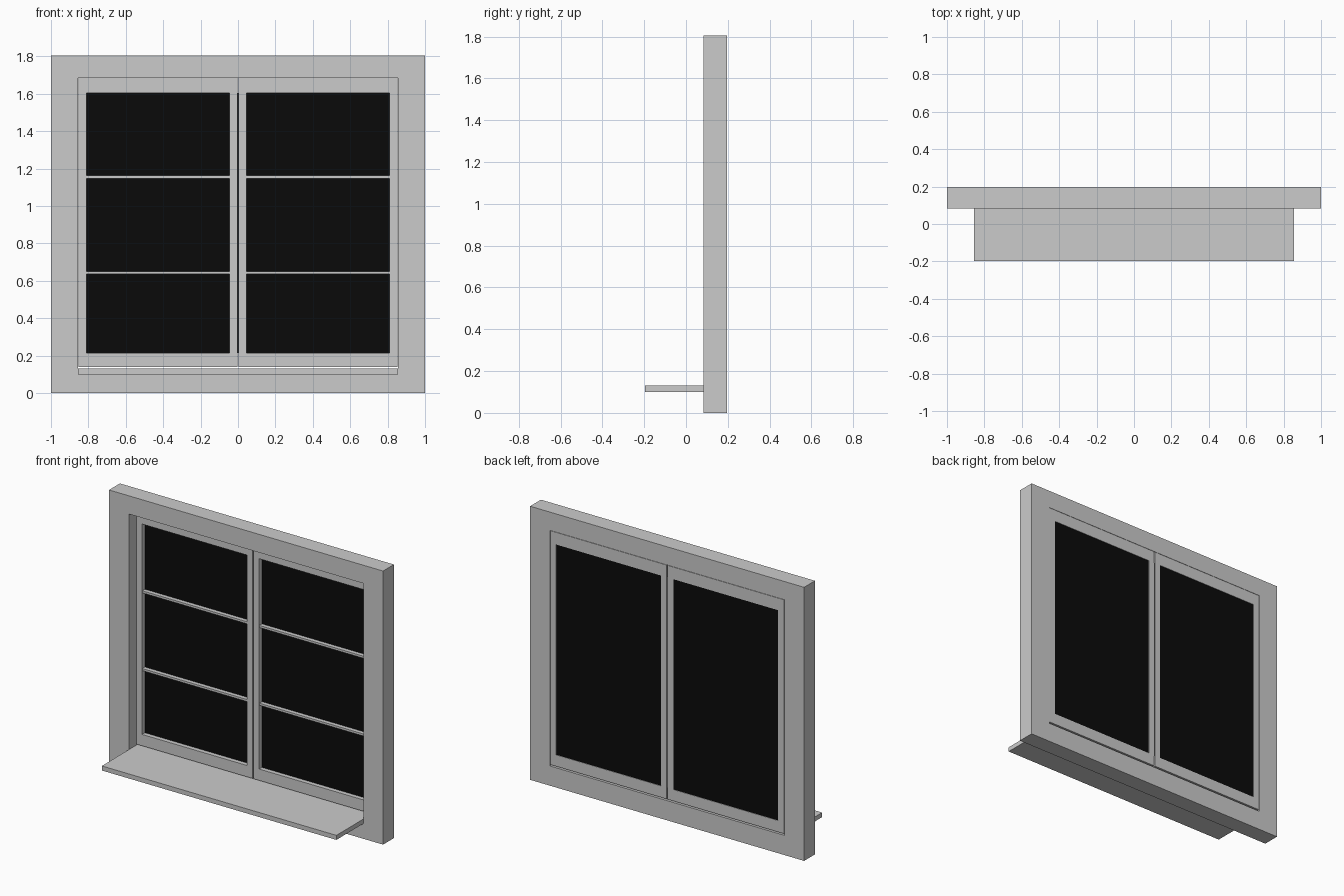
import bpy, bmesh

if "Cube" in bpy.data.objects:
    bpy.data.objects.remove(bpy.data.objects["Cube"])

FRONT, BACK = 0.084, 0.197      # wall frame depth range
SASH_FRONT = 0.157


def finish(name, bm, mat=None):
    bmesh.ops.recalc_face_normals(bm, faces=bm.faces)
    mesh = bpy.data.meshes.new(name)
    bm.to_mesh(mesh)
    bm.free()
    obj = bpy.data.objects.new(name, mesh)
    bpy.context.collection.objects.link(obj)
    if mat:
        mesh.materials.append(mat)
    return obj


def box(name, x, y, z, mat=None):
    """Box from (min, max) ranges."""
    bm = bmesh.new()
    bmesh.ops.create_cube(bm, size=1)
    for v in bm.verts:
        v.co = [r[0] + (c + 0.5) * (r[1] - r[0]) for c, r in zip(v.co, (x, y, z))]
    return finish(name, bm, mat)


def ring(name, outer, inner, y):
    """Rectangular frame; outer and inner are (x0, x1, z0, z1)."""
    bm = bmesh.new()

    def loop(r, depth):
        x0, x1, z0, z1 = r
        return [bm.verts.new((a, depth, b))
                for a, b in ((x0, z0), (x1, z0), (x1, z1), (x0, z1))]

    loops = [loop(outer, y[0]), loop(inner, y[0]), loop(inner, y[1]), loop(outer, y[1])]
    for k in range(4):
        a, b = loops[k], loops[(k + 1) % 4]
        for i in range(4):
            j = (i + 1) % 4
            bm.faces.new((a[i], a[j], b[j], b[i]))
    return finish(name, bm)


black = bpy.data.materials.new("dark_glass")
black.diffuse_color = (0.003, 0.003, 0.003, 1)
black.use_nodes = True
black.node_tree.nodes["Principled BSDF"].inputs["Base Color"].default_value = black.diffuse_color

# Outer frame and projecting sill
ring("outer_frame", (-1, 1, 0, 1.805), (-0.856, 0.856, 0.13, 1.685), (FRONT, BACK))
box("sill", (-0.856, 0.856), (-0.197, FRONT), (0.10, 0.13))

# Two sashes, each with two horizontal glazing bars
for side, s in (("left", -1), ("right", 1)):
    def span(a, b):
        return tuple(sorted((s * a, s * b)))
    ring(side + "_sash", (*span(0.004, 0.852), 0.14, 1.683),
         (*span(0.045, 0.81), 0.215, 1.603), (SASH_FRONT, BACK))
    for level, z in (("lower", 0.642), ("upper", 1.155)):
        box(f"{side}_{level}_glazing_bar", span(0.045, 0.81),
            (SASH_FRONT + 0.002, 0.188), (z - 0.007, z + 0.007))

# Single dark pane running behind both sashes
box("glass_pane", (-0.811, 0.811), (0.186, 0.194), (0.214, 1.604), black)
